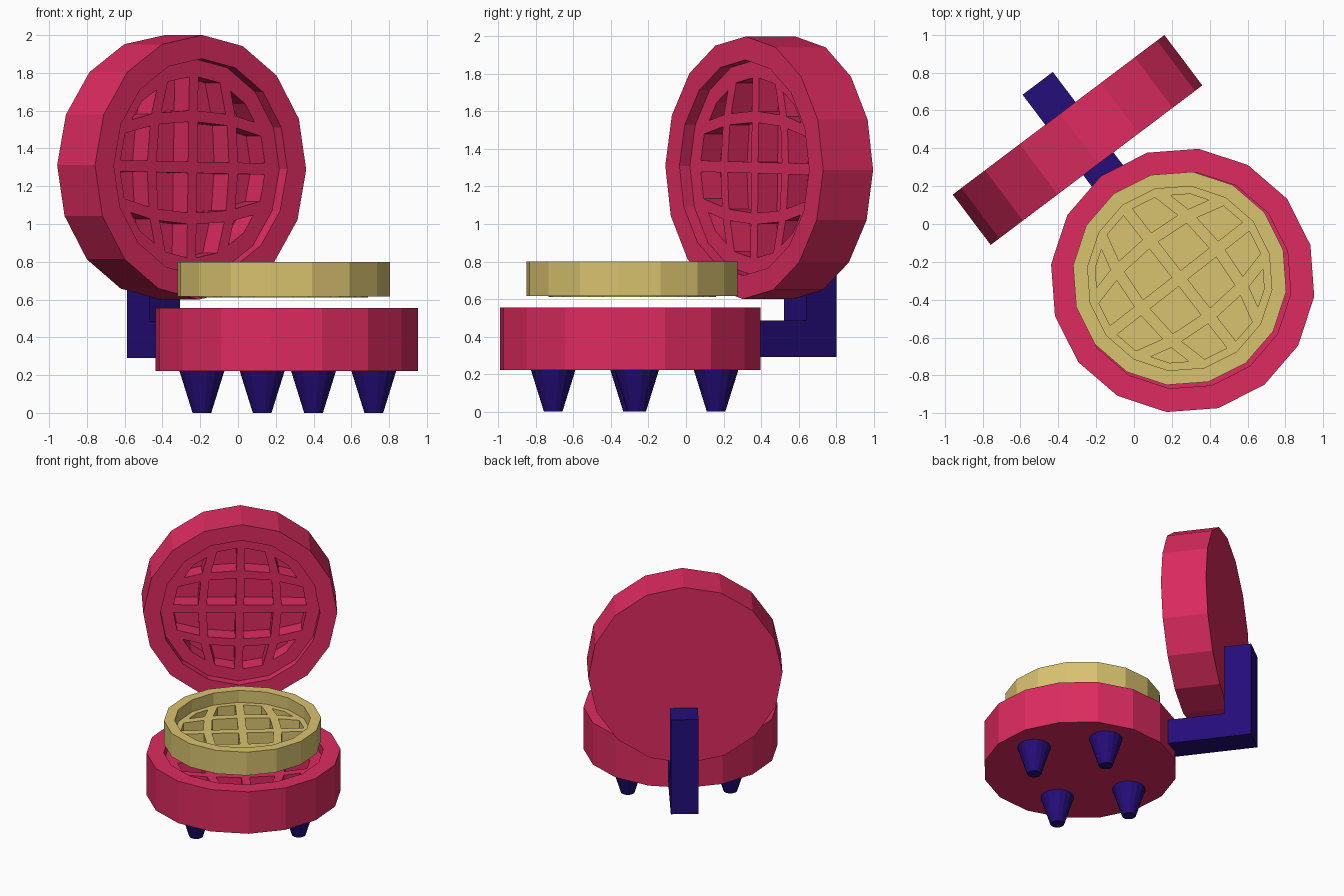
import bpy, bmesh, math
from math import radians, sin, cos, pi
from mathutils import Matrix, Vector

if "Cube" in bpy.data.objects:
    bpy.data.objects.remove(bpy.data.objects["Cube"])


def material(name, rgb):
    m = bpy.data.materials.new(name)
    m.diffuse_color = (*rgb, 1)
    m.use_nodes = True
    m.node_tree.nodes["Principled BSDF"].inputs["Base Color"].default_value = m.diffuse_color
    return m


PINK = material("pink", (0.72, 0.024, 0.115))
NAVY = material("navy", (0.018, 0.004, 0.19))
GOLD = material("gold", (0.69, 0.54, 0.16))

# the whole appliance is turned 37 degrees around the base centre
TURN = Matrix.Translation((0.257, -0.298, 0)) @ Matrix.Rotation(radians(37), 4, 'Z')


def finish(bm, name, mat, matrix):
    bmesh.ops.recalc_face_normals(bm, faces=bm.faces)
    me = bpy.data.meshes.new(name)
    bm.to_mesh(me)
    bm.free()
    me.materials.append(mat)
    ob = bpy.data.objects.new(name, me)
    ob.matrix_world = TURN @ matrix
    bpy.context.collection.objects.link(ob)


def grid_disc(name, mat, matrix, profile, r, rib, pocket):
    """16-sided dish from (radius, z) profile, floor filled with a 4x4 pocket grid."""
    bm = bmesh.new()
    q = pi / 4
    rings = [[bm.verts.new((pr * cos(i * pi / 8), pr * sin(i * pi / 8), z))
              for i in range(16)] for pr, z in profile]
    # rounded grid whose border lies on the 16-gon
    zf = profile[-1][1]
    g = {}
    for i in range(5):
        for j in range(5):
            u, v = (i - 2) / 2, (j - 2) / 2
            g[i, j] = bm.verts.new((r * (sin(q * u) + u * (cos(q * v) - cos(q))),
                                    r * (sin(q * v) + v * (cos(q * u) - cos(q))), zf))
    border = [k for k in g if k[0] in (0, 4) or k[1] in (0, 4)]
    border.sort(key=lambda k: round(math.atan2(g[k].co.y, g[k].co.x) / (pi / 8)) % 16)
    rings.append([g[k] for k in border])
    for a, b in zip(rings, rings[1:]):
        for i in range(16):
            n = (i + 1) % 16
            bm.faces.new((a[i], a[n], b[n], b[i]))
    bm.faces.new(rings[0][::-1])
    cells = [bm.faces.new((g[i, j], g[i + 1, j], g[i + 1, j + 1], g[i, j + 1]))
             for i in range(4) for j in range(4)]
    bmesh.ops.recalc_face_normals(bm, faces=bm.faces)
    # sink each cell, leaving ribs between them
    bmesh.ops.inset_individual(bm, faces=cells, thickness=rib / 2, use_even_offset=True)
    sunk = bmesh.ops.extrude_discrete_faces(bm, faces=cells)['faces']
    bmesh.ops.translate(bm, verts=list({v for f in sunk for v in f.verts}),
                        vec=(0, 0, -pocket))
    finish(bm, name, mat, matrix)


# base and lid share one shape
shell = [(0.7, 0), (0.7, 0.333), (0.575, 0.333), (0.575, 0.263)]
spin = lambda d: Matrix.Rotation(radians(d), 4, 'Z')
grid_disc("base", PINK, Matrix.Translation((0, 0, 0.222)) @ spin(1),
          shell, 0.515, 0.06, 0.13)
grid_disc("lid", PINK, Matrix.Translation((0.003, 1.093, 1.3))
          @ Matrix.Rotation(radians(90), 4, 'X') @ spin(-1), shell, 0.515, 0.06, 0.13)

# waffle floating above the base
grid_disc("waffle", GOLD, Matrix.Translation((-0.006, 0.018, 0.615)) @ spin(1),
          [(0.567, 0), (0.567, 0.185), (0.49, 0.185), (0.49, 0.09)], 0.48, 0.06, 0.094)

# tapered feet
for sx, side in ((-1, "left"), (1, "right")):
    for sy, end in ((-1, "front"), (1, "back")):
        bm = bmesh.new()
        bmesh.ops.create_cone(bm, cap_ends=True, segments=16,
                              radius1=0.05, radius2=0.12, depth=0.222)
        finish(bm, f"foot_{end}_{side}", NAVY,
               Matrix.Translation((0.02 + sx * 0.37, 0.015 + sy * 0.265, 0.111)))

# L-shaped hinge arm
bm = bmesh.new()
outline = [(0.64, 0.29), (1.292, 0.29), (1.292, 1.04), (1.092, 1.04), (1.092, 0.485), (0.64, 0.485)]
face = bm.faces.new([bm.verts.new((-0.085, y, z)) for y, z in outline])
ext = bmesh.ops.extrude_face_region(bm, geom=[face])['geom']
bmesh.ops.translate(bm, vec=(0.2, 0, 0),
                    verts=[v for v in ext if isinstance(v, bmesh.types.BMVert)])
finish(bm, "hinge_arm", NAVY, Matrix())
